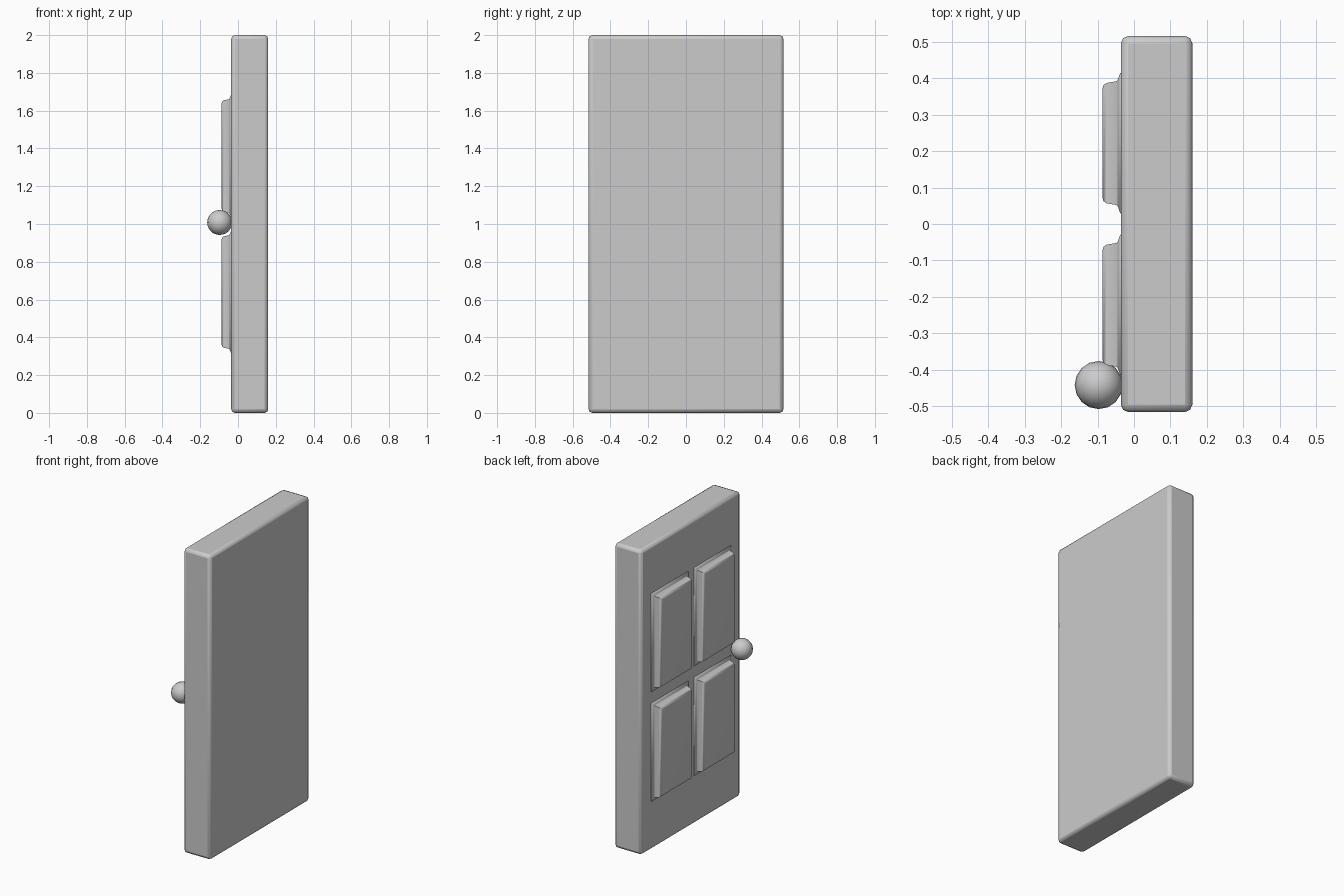
import bpy, bmesh

cube = bpy.data.objects.get("Cube")
if cube:
    bpy.data.objects.remove(cube, do_unlink=True)

grey = bpy.data.materials.new("plain grey")
grey.use_nodes = True
grey.diffuse_color = (0.6, 0.6, 0.6, 1)
grey.node_tree.nodes["Principled BSDF"].inputs["Base Color"].default_value = grey.diffuse_color

BACK, FACE = 0.16, -0.036      # plain side and panelled side of the slab


def finish(bm, name, angle):
    bmesh.ops.recalc_face_normals(bm, faces=bm.faces)
    mesh = bpy.data.meshes.new(name)
    bm.to_mesh(mesh)
    bm.free()
    mesh.materials.append(grey)
    obj = bpy.data.objects.new(name, mesh)
    bpy.context.collection.objects.link(obj)
    bpy.ops.object.select_all(action='DESELECT')
    obj.select_set(True)
    bpy.context.view_layer.objects.active = obj
    bpy.ops.object.shade_smooth_by_angle(angle=angle)
    return obj


# Door slab with rounded edges
bm = bmesh.new()
bmesh.ops.create_cube(bm, size=1)
bmesh.ops.scale(bm, vec=(BACK - FACE, 1.032, 2), verts=bm.verts)
bmesh.ops.translate(bm, vec=((BACK + FACE) / 2, 0, 1), verts=bm.verts)
slab = finish(bm, "door_slab", 0.9)
bevel = slab.modifiers.new("Rounded edges", 'BEVEL')
bevel.width = 0.02
bevel.segments = 2


def raised_panel(name, y, z):
    """Loft rectangles outward: flared foot, steep side, rounded rim."""
    half_y, half_z = 0.17, 0.3
    steps = [(FACE + 0.005, 0.025), (FACE - 0.002, 0.022), (-0.044, 0.005),
             (-0.048, 0), (-0.076, -0.005), (-0.084, -0.011), (-0.087, -0.022)]
    bm = bmesh.new()
    rings = []
    for x, grow in steps:
        a, b = half_y + grow, half_z + grow
        rings.append([bm.verts.new((x, y + sy * a, z + sz * b))
                      for sy, sz in ((-1, -1), (1, -1), (1, 1), (-1, 1))])
    for low, high in zip(rings, rings[1:]):
        for i in range(4):
            j = (i + 1) % 4
            bm.faces.new((low[i], low[j], high[j], high[i]))
    bm.faces.new(rings[0])
    bm.faces.new(rings[-1])
    finish(bm, name, 0.9)


# Four raised panels
for row, z in (("lower", 0.64), ("upper", 1.36)):
    for side, y in (("front", -0.222), ("rear", 0.222)):
        raised_panel(f"{row}_{side}_panel", y, z)

# Round knob
bm = bmesh.new()
bmesh.ops.create_uvsphere(bm, u_segments=16, v_segments=12, radius=0.066)
bmesh.ops.translate(bm, vec=(-0.097, -0.442, 1.008), verts=bm.verts)
finish(bm, "door_knob", 0.9)
